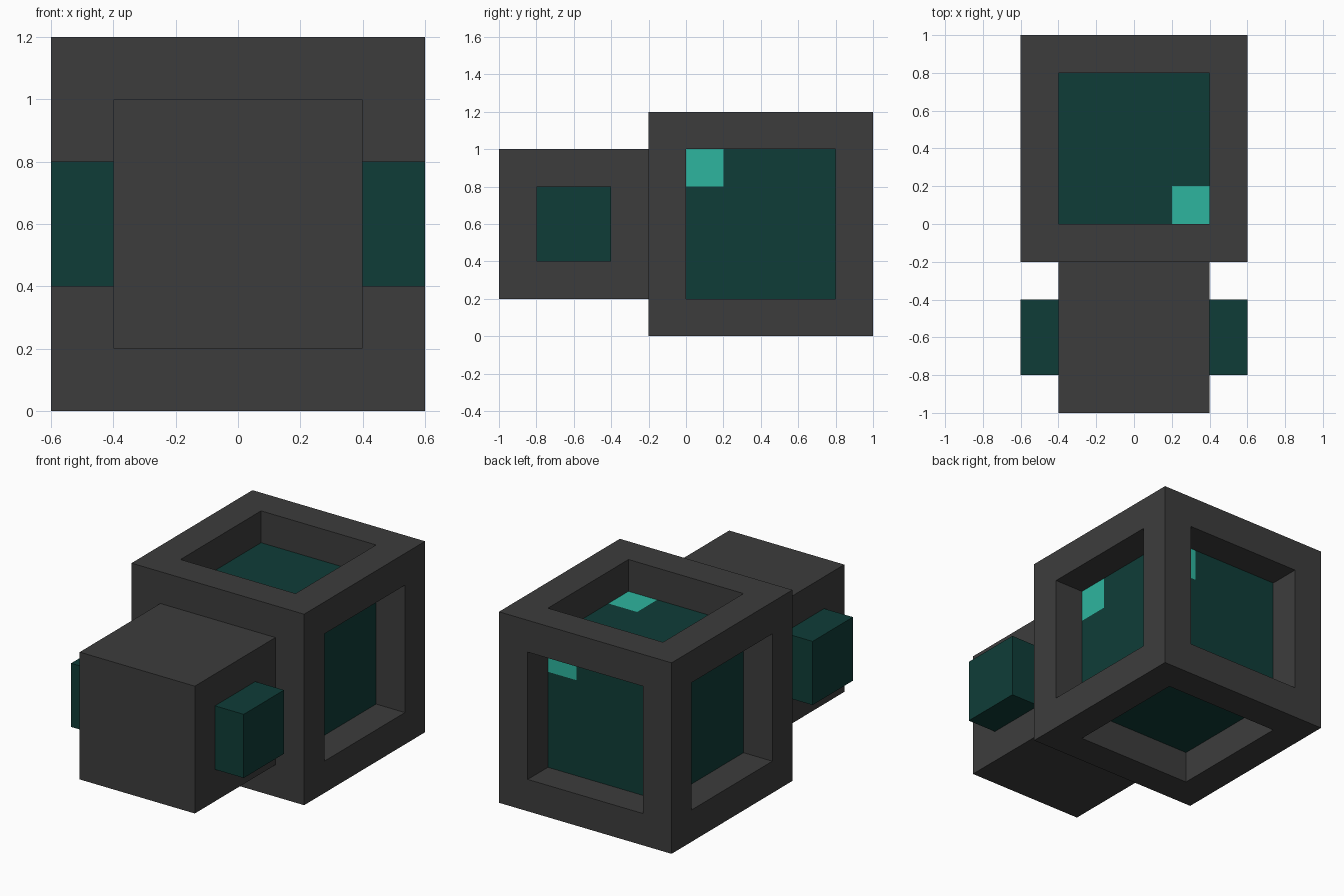
import bpy
import bmesh
from mathutils import Vector

default = bpy.data.objects.get("Cube")
if default:
    bpy.data.objects.remove(default, do_unlink=True)


def make_material(name, rgb):
    mat = bpy.data.materials.new(name)
    mat.use_nodes = True
    color = (*rgb, 1.0)
    mat.diffuse_color = color
    bsdf = next(n for n in mat.node_tree.nodes if n.type == "BSDF_PRINCIPLED")
    bsdf.inputs["Base Color"].default_value = color
    return mat


GREY = make_material("charcoal grey", (0.046, 0.046, 0.046))
TEAL = make_material("dark teal", (0.0048, 0.046, 0.039))
GLINT = make_material("bright turquoise", (0.027, 0.46, 0.345))


def new_box(size):
    """A bmesh box centred on its own origin."""
    bm = bmesh.new()
    bmesh.ops.create_cube(bm, size=1.0)
    bmesh.ops.scale(bm, vec=size, verts=bm.verts)
    return bm


def finish(bm, name, location, materials):
    mesh = bpy.data.meshes.new(name)
    bm.normal_update()
    bm.to_mesh(mesh)
    bm.free()
    for mat in materials:
        mesh.materials.append(mat)
    obj = bpy.data.objects.new(name, mesh)
    obj.location = location
    bpy.context.collection.objects.link(obj)
    return obj


BODY = (0, 0.4, 0.6)
BAR = 0.2

# Body frame: a box with a square window sunk into every side but the front
bm = new_box((1.2, 1.2, 1.2))
bm.normal_update()
windows = [f for f in bm.faces if f.normal.y > -0.5]
bmesh.ops.inset_individual(bm, faces=windows, thickness=BAR, use_even_offset=True)
for face in windows:
    inward = -face.normal.copy() * BAR
    side = bmesh.ops.extrude_discrete_faces(bm, faces=[face])["faces"][0]
    bmesh.ops.translate(bm, vec=inward, verts=side.verts)
    bm.faces.remove(side)
finish(bm, "body_frame", BODY, [GREY])

# Glass core: a grid cube with one bright square in the upper left of each side
bm = new_box((0.8, 0.8, 0.8))
bmesh.ops.subdivide_edges(bm, edges=bm.edges[:], cuts=3, use_grid_fill=True)
bm.normal_update()
for face in bm.faces:
    n = face.normal
    up = Vector((0, 0, 1)) if abs(n.z) < 0.5 else Vector((0, -n.z, 0))
    left = n.cross(up)
    center = face.calc_center_median()
    face.material_index = int(center.dot(up) > 0.2 and center.dot(left) > 0.2)
finish(bm, "glass_core", BODY, [TEAL, GLINT])

# Head block on the front
finish(new_box((0.8, 0.8, 0.8)), "head", (0, -0.6, 0.6), [GREY])

# Side blocks on the head
for name, sign in (("left_side_block", 1), ("right_side_block", -1)):
    finish(new_box((0.2, 0.4, 0.4)), name, (sign * 0.5, -0.6, 0.6), [TEAL])
